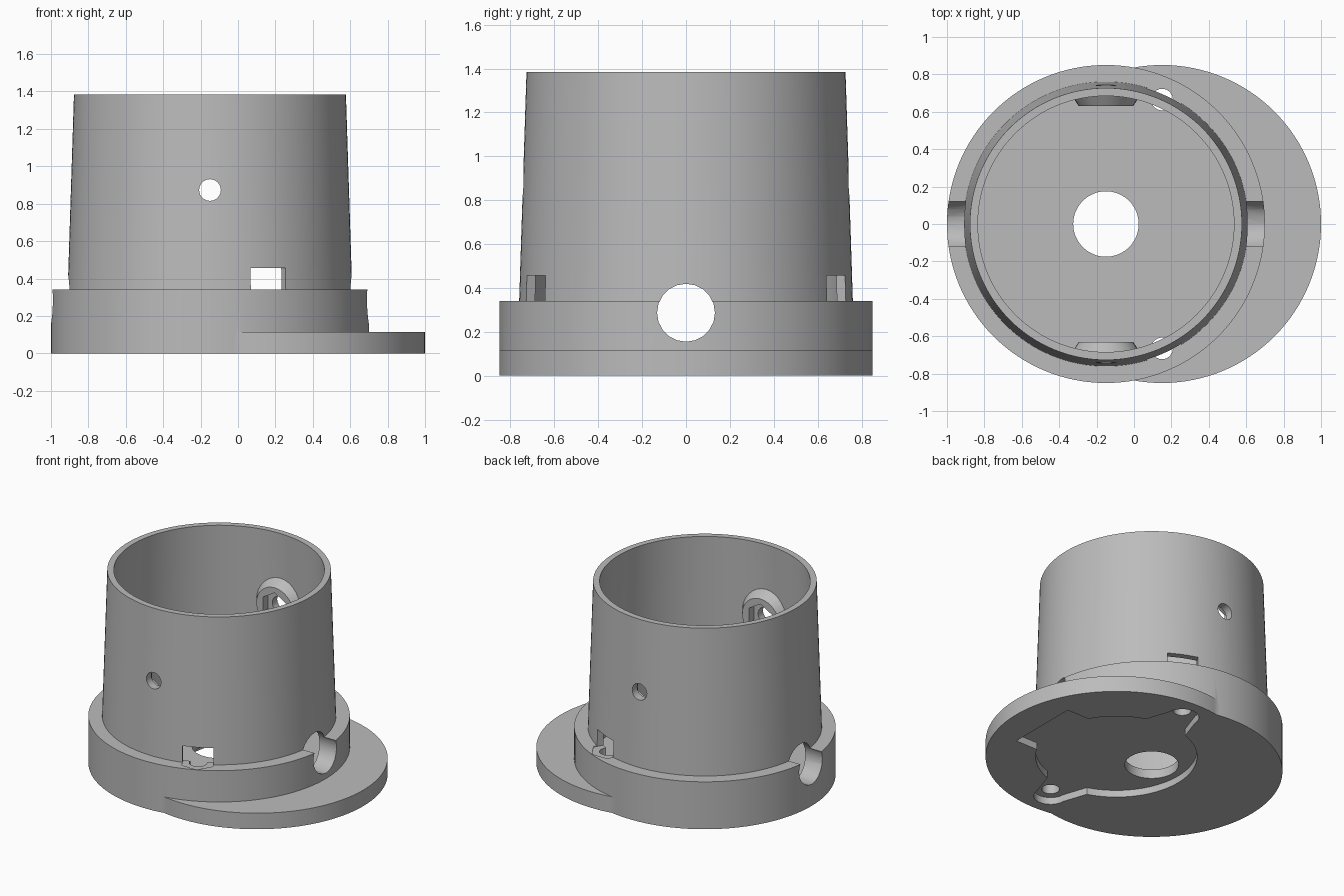
import bpy, bmesh, math
from mathutils import Matrix, Vector

old = bpy.data.objects.get("Cube")
if old:
    bpy.data.objects.remove(old, do_unlink=True)

grey = bpy.data.materials.new("plain_grey")
grey.use_nodes = True
COLOUR = (0.5, 0.5, 0.5, 1)
grey.diffuse_color = COLOUR
grey.node_tree.nodes["Principled BSDF"].inputs["Base Color"].default_value = COLOUR

CUP_X, DISC_X, R = -0.15, 0.15, 0.85
FLOOR, COLLAR_TOP, TOP = 0.115, 0.34, 1.385


def finish(bm, name):
    bmesh.ops.recalc_face_normals(bm, faces=bm.faces)
    mesh = bpy.data.meshes.new(name)
    bm.to_mesh(mesh)
    bm.free()
    mesh.materials.append(grey)
    ob = bpy.data.objects.new(name, mesh)
    bpy.context.scene.collection.objects.link(ob)
    return ob


def rod(name, a, b, r1, r2=None, segs=48, turn=0):
    """Cylinder or cone frustum from point a to point b."""
    a, b = Vector(a), Vector(b)
    axis = b - a
    rot = axis.to_track_quat('Z', 'Y').to_matrix().to_4x4()
    bm = bmesh.new()
    bmesh.ops.create_cone(bm, cap_ends=True, segments=segs, radius1=r1,
                          radius2=r1 if r2 is None else r2, depth=axis.length,
                          matrix=Matrix.Translation((a + b) / 2) @ rot @ Matrix.Rotation(turn, 4, 'Z'))
    return finish(bm, name)


def prism(name, outline, z0, z1):
    bm = bmesh.new()
    face = bm.faces.new([bm.verts.new((x, y, z0)) for x, y in outline])
    new = bmesh.ops.extrude_face_region(bm, geom=[face])["geom"]
    bmesh.ops.translate(bm, vec=(0, 0, z1 - z0),
                        verts=[v for v in new if isinstance(v, bmesh.types.BMVert)])
    return finish(bm, name)


def combine(body, tool, operation):
    mod = body.modifiers.new(tool.name, 'BOOLEAN')
    mod.operation, mod.solver, mod.object = operation, 'EXACT', tool
    bpy.context.view_layer.update()
    graph = bpy.context.evaluated_depsgraph_get()
    mesh = bpy.data.meshes.new_from_object(body.evaluated_get(graph))
    body.modifiers.clear()
    body.data = mesh
    bpy.data.objects.remove(tool, do_unlink=True)


# Collar, offset base disc and tapered cup
body = rod("flanged_cup", (CUP_X, 0, 0), (CUP_X, 0, COLLAR_TOP), R, segs=128)
disc = rod("base_disc", (DISC_X, 0, 0), (DISC_X, 0, FLOOR), R, segs=128)
cup = rod("cup_wall", (CUP_X, 0, 0.2), (CUP_X, 0, TOP), 0.765, 0.727, 128)
for part in (disc, cup):
    combine(body, part, 'UNION')

# Hollow interior
combine(body, rod("interior", (CUP_X, 0, FLOOR), (CUP_X, 0, TOP + 0.02), 0.722, 0.684, 128), 'DIFFERENCE')

# Conical screw bosses on the inner wall
for s in (-1, 1):
    combine(body, rod("boss", (CUP_X, s * 0.71, 0.87), (CUP_X, s * 0.63, 0.87), 0.2, 0.145, 32), 'UNION')

cuts = [
    rod("drain_hole", (CUP_X, 0, -0.1), (CUP_X, 0, 0.2), 0.175, segs=64),
    rod("cable_hole", (-1.2, 0, 0.287), (1.2, 0, 0.287), 0.132, segs=20),
    rod("side_screw_hole", (CUP_X, -1, 0.873), (CUP_X, 1, 0.873), 0.058, segs=24),
    # Recess under the base, with a squared tab
    rod("round_recess", (DISC_X, 0, -0.1), (DISC_X, 0, 0.05), 0.525, segs=96),
    prism("tab_recess", [(0.3, -0.26), (0.78, -0.26), (0.78, 0.26), (0.3, 0.26)], -0.1, 0.05),
]
for s in (-1, 1):
    y = s * 0.665
    # Rounded ear of the recess, flaring toward the centre
    ear = [(DISC_X - 0.2, s * 0.4), (DISC_X + 0.2, s * 0.4)]
    ear += [(DISC_X + 0.11 * math.cos(i * math.pi / 12), y + s * 0.11 * math.sin(i * math.pi / 12))
            for i in range(13)]
    cuts += [
        prism("ear_recess", ear, -0.1, 0.05),
        rod("base_screw_hole", (DISC_X, y, -0.1), (DISC_X, y, 0.4), 0.058, segs=24),
        rod("base_nut_pocket", (DISC_X, y, 0.335), (DISC_X, y, 0.457), 0.118, segs=6, turn=math.pi / 6),
        rod("side_nut_pocket", (CUP_X, s * 0.6, 0.873), (CUP_X, s * 0.685, 0.873), 0.105, segs=6),
    ]
    # Turn the base pockets so that flat sides face front and back
    pocket = cuts[-2]
    xs = [v.co.x for v in pocket.data.vertices]
    if max(xs) - min(xs) < 0.22:
        pocket.data.transform(Matrix.Translation((DISC_X, y, 0)) @ Matrix.Rotation(math.pi / 6, 4, 'Z')
                              @ Matrix.Translation((-DISC_X, -y, 0)))
for cut in cuts:
    combine(body, cut, 'DIFFERENCE')

bpy.ops.object.select_all(action='DESELECT')
body.select_set(True)
bpy.context.view_layer.objects.active = body
bpy.ops.object.shade_smooth_by_angle(angle=math.radians(30))
